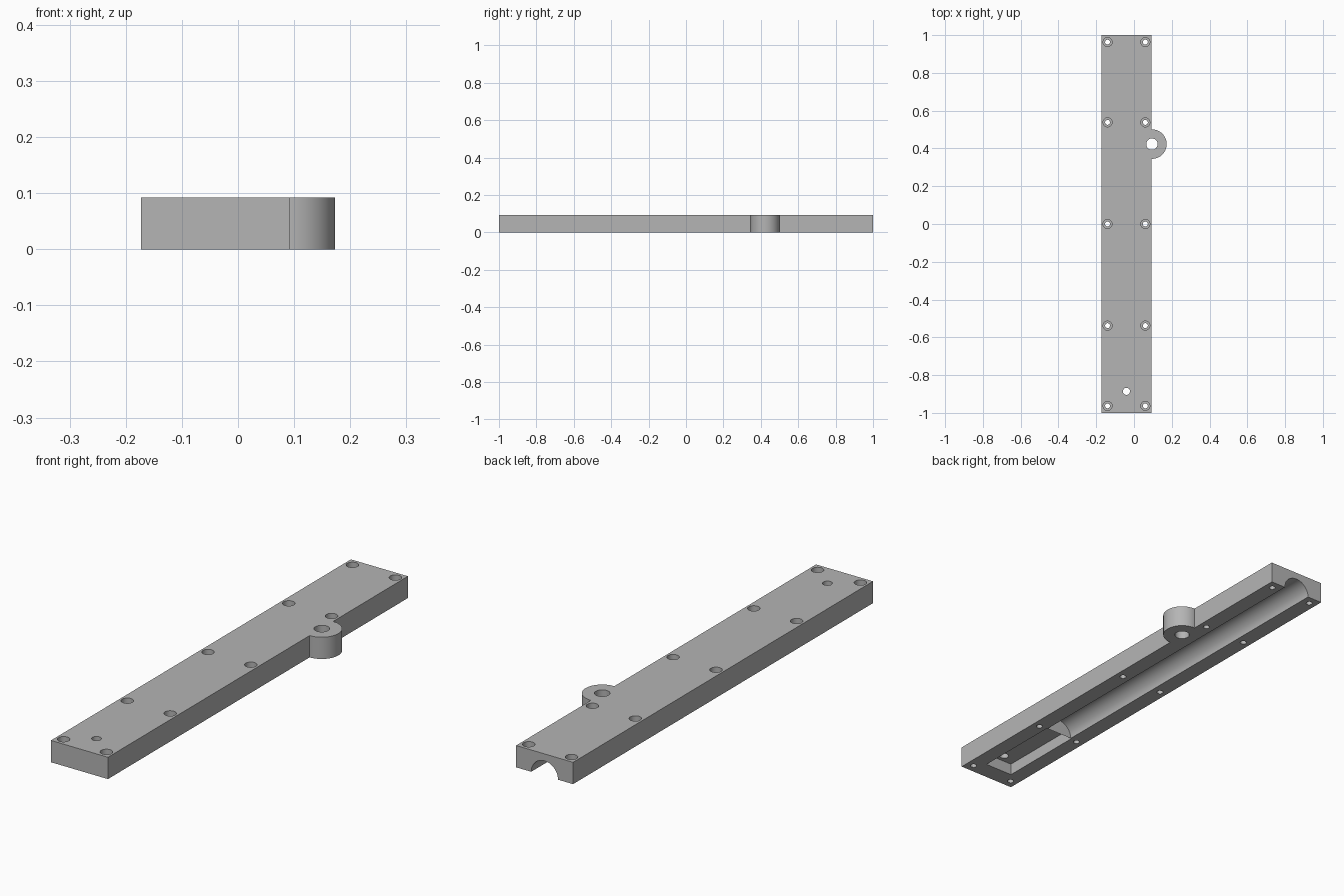
import bpy
import math

default = bpy.data.objects.get("Cube")
if default:
    bpy.data.objects.remove(default, do_unlink=True)

# Dimensions
HEIGHT = 0.092
LEFT, RIGHT = -0.173, 0.093
MID = (LEFT + RIGHT) / 2
BOSS = (0.095, 0.423)
CHANNEL_START = -0.53
CLEAR = 0.02

grey = bpy.data.materials.new("plain grey")
grey.use_nodes = True
colour = (0.46, 0.46, 0.46, 1)
grey.diffuse_color = colour
grey.node_tree.nodes["Principled BSDF"].inputs["Base Color"].default_value = colour


def finish(name):
    obj = bpy.context.object
    obj.name = name
    bpy.ops.object.transform_apply(location=True, rotation=True, scale=True)
    obj.data.materials.append(grey)
    return obj


def box(name, x0, x1, y0, y1, z0, z1):
    bpy.ops.mesh.primitive_cube_add(
        size=1, location=((x0 + x1) / 2, (y0 + y1) / 2, (z0 + z1) / 2))
    bpy.context.object.scale = (x1 - x0, y1 - y0, z1 - z0)
    return finish(name)


def post(name, x, y, radius, z0, z1, sides=32):
    bpy.ops.mesh.primitive_cylinder_add(
        vertices=sides, radius=radius, depth=z1 - z0, location=(x, y, (z0 + z1) / 2))
    return finish(name)


def combine(target, tool, operation):
    mod = target.modifiers.new("combine", "BOOLEAN")
    mod.object, mod.operation, mod.solver = tool, operation, "EXACT"
    bpy.context.view_layer.objects.active = target
    bpy.ops.object.modifier_apply(modifier=mod.name)
    bpy.data.objects.remove(tool, do_unlink=True)


def drill(x, y, radius, bottom=-CLEAR):
    combine(body, post("drill", x, y, radius, bottom, HEIGHT + CLEAR), "DIFFERENCE")


# Long bar with a round side lug
body = box("mounting_bar", LEFT, RIGHT, -1, 1, 0, HEIGHT)
combine(body, post("side_lug", *BOSS, 0.078, 0, HEIGHT, 64), "UNION")
drill(*BOSS, 0.03)

# Half-round channel underneath, open at the back end
length = 1 + CLEAR - CHANNEL_START
bpy.ops.mesh.primitive_cylinder_add(
    vertices=64, radius=0.0625, depth=length,
    location=(MID, CHANNEL_START + length / 2, 0), rotation=(math.pi / 2, 0, 0))
combine(body, finish("channel_cutter"), "DIFFERENCE")

# Rectangular pocket at the closed end, with its cable hole
pocket = box("pocket_cutter", MID - 0.066, MID + 0.066, -0.92, CHANNEL_START, -CLEAR, 0.05)
combine(body, pocket, "DIFFERENCE")
drill(MID, -0.886, 0.019)

# Two rows of counterbored screw holes
for x in (MID - 0.1, MID + 0.1):
    for y in (-0.963, -0.538, 0, 0.538, 0.963):
        drill(x, y, 0.013)
        drill(x, y, 0.024, HEIGHT - 0.03)

# Smooth round walls, crisp edges
bpy.ops.object.select_all(action="DESELECT")
body.select_set(True)
bpy.context.view_layer.objects.active = body
bpy.ops.object.shade_smooth_by_angle(angle=math.radians(30))
